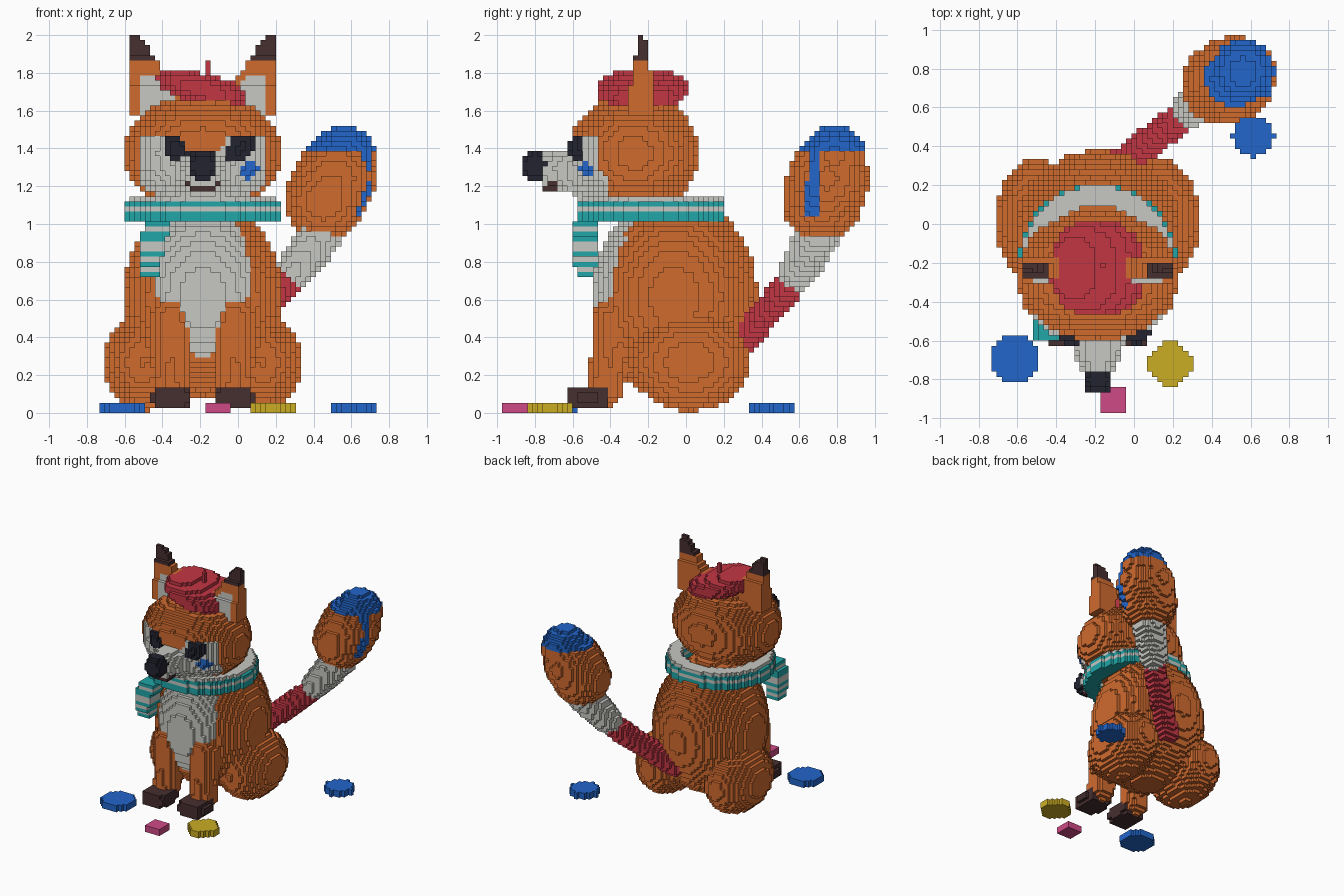
import bpy, bmesh, math
from mathutils import Vector

if "Cube" in bpy.data.objects:
    bpy.data.objects.remove(bpy.data.objects["Cube"], do_unlink=True)

V = 2 / 75            # size of one block
CX = -7 * V           # the fox's mirror plane
COLOURS = {           # sRGB
    "orange_fur": (209, 107, 47), "white_fur": (199, 199, 194),
    "dark_brown": (70, 46, 47), "black": (34, 36, 48),
    "blue_paint": (34, 102, 203), "red_cloth": (194, 54, 68),
    "teal_wool": (33, 166, 168), "yellow_paint": (203, 174, 36),
    "pink_paint": (207, 74, 134)}


def linear(c):
    c /= 255
    return c / 12.92 if c < 0.04045 else ((c + 0.055) / 1.055) ** 2.4


MATS = {}
for name, rgb in COLOURS.items():
    m = bpy.data.materials.new(name)
    m.use_nodes = True
    col = (*[linear(c) for c in rgb], 1)
    m.diffuse_color = col
    bsdf = m.node_tree.nodes["Principled BSDF"]
    bsdf.inputs["Base Color"].default_value = col
    bsdf.inputs["Roughness"].default_value = 0.8
    MATS[name] = m

cells = {}            # block index -> (part, colour); later parts win


def fill(part, lo, hi, inside, colour):
    """Fill every block whose centre passes the test; colour is a name or a rule."""
    a = [math.floor(c / V) - 1 for c in lo]
    b = [math.ceil(c / V) + 2 for c in hi]
    for i in range(a[0], b[0]):
        for j in range(a[1], b[1]):
            for k in range(max(a[2], 0), b[2]):
                p = (i * V, j * V, (k + 0.5) * V)
                if inside(*p):
                    cells[i, j, k] = (part, colour(*p) if callable(colour) else colour)


def ellipsoid(part, c, r, colour, power=2, tilt=0):
    def inside(x, y, z):
        z += tilt * (x - c[0])
        return sum(abs((q - o) / s) ** power for q, o, s in zip((x, y, z), c, r)) <= 1
    pad = abs(tilt) * r[0]
    fill(part, [o - s - pad for o, s in zip(c, r)], [o + s + pad for o, s in zip(c, r)],
         inside, colour)


def box(part, lo, hi, colour):
    fill(part, lo, hi, lambda *p: all(a <= q <= b for a, q, b in zip(lo, p, hi)), colour)


def limb(part, points, colour):
    """Chain of tapered capsules through (x, y, z, radius) points."""
    for p, q in zip(points, points[1:]):
        a, b = Vector(p[:3]), Vector(q[:3])
        d, r = b - a, max(p[3], q[3])

        def inside(x, y, z):
            w = Vector((x, y, z)) - a
            t = min(1, max(0, w.dot(d) / d.length_squared))
            return (w - d * t).length <= p[3] + (q[3] - p[3]) * t
        fill(part, [min(s, e) - r for s, e in zip(a, b)],
             [max(s, e) + r for s, e in zip(a, b)], inside, colour)


def disc(part, x, y, r, colour):
    fill(part, (x - r, y - r, 0), (x + r, y + r, 2 * V),
         lambda px, py, pz: math.hypot(px - x, py - y) <= r and pz < 2 * V, colour)


# Body with a white chest
def chest_colour(x, y, z):
    oval = ((x - CX) / 0.25) ** 2 + ((z - 0.72) / 0.42) ** 2
    return "white_fur" if y < -0.2 and oval < 1 else "orange_fur"


ellipsoid("body", (CX, -0.06, 0.61), (0.42, 0.44, 0.54), chest_colour)

# Haunches, front legs and paws
for side, s in (("right", -1), ("left", 1)):
    ellipsoid(side + "_haunch", (CX + s * 0.313, 0.02, 0.27), (0.213, 0.315, 0.26), "orange_fur")
    x = CX + s * 0.168
    limb(side + "_front_leg", [(x, -0.42, 0.13, 0.095), (x, -0.39, 0.5, 0.108)], "orange_fur")
    ellipsoid(side + "_paw", (x, -0.52, 0.083), (0.1, 0.118, 0.058), "dark_brown", 4)

# Tail: red sleeve, white band, orange brush with a paint-dipped tip
limb("tail_sleeve", [(-0.1, 0.28, 0.36, 0.08), (0.27, 0.57, 0.7, 0.08)], "red_cloth")
limb("tail_band", [(0.3, 0.595, 0.75, 0.1), (0.44, 0.7, 0.95, 0.12)], "white_fur")


def brush_colour(x, y, z):
    drip = x > 0.6 and ((0.63 < y < 0.71 and 1.05 < z < 1.23) or (0.65 < y < 0.7 and z > 1.05))
    return "blue_paint" if drip or z > 1.38 else "orange_fur"


limb("tail_brush", [(0.455, 0.72, 1.12, 0.21), (0.51, 0.75, 1.24, 0.217),
                    (0.56, 0.785, 1.355, 0.168)], brush_colour)


# Head with a white face mask and a paint spot on the cheek
def face_colour(x, y, z):
    dx = abs(x - CX)
    if y < -0.35 and abs(x - 0.06) + abs(z - 1.285) < 0.056:
        return "blue_paint"
    brow = z > 1.38 and dx < 0.08 + (z - 1.38) * 0.6
    return "white_fur" if y < -0.41 and z < 1.48 and dx < 0.33 and not brow else "orange_fur"


ellipsoid("head", (CX, -0.275, 1.375), (0.412, 0.337, 0.305), face_colour, 2.2)


# Muzzle, mouth, nose and eyes
def in_muzzle(x, y, z):
    t = (-0.5 - y) / 0.27
    if not 0 <= t <= 1:
        return False
    rx, rz, cz = 0.2 - 0.13 * t, 0.125 - 0.035 * t, 1.26 + 0.03 * t
    return abs((x - CX) / rx) ** 2.5 + abs((z - cz) / rz) ** 2.5 <= 1


fill("muzzle", (CX - 0.2, -0.8, 1.1), (CX + 0.2, -0.5, 1.4), in_muzzle, "white_fur")
box("mouth", (CX - 0.07, -0.75, 1.165), (CX + 0.07, -0.69, 1.195), "dark_brown")
for s in (-1, 1):
    x = CX + s * 0.08
    box("mouth", (x - 0.015, -0.74, 1.19), (x + 0.015, -0.69, 1.22), "dark_brown")
ellipsoid("nose", (CX, -0.8, 1.31), (0.072, 0.066, 0.078), "black", 3)
ellipsoid("right_eye", (CX - 0.145, -0.57, 1.4), (0.067, 0.05, 0.075), "black", 2.5, 0.3)
ellipsoid("left_eye", (CX + 0.195, -0.56, 1.4), (0.077, 0.055, 0.075), "black", 2.5, -0.3)

# Tilted beret with a stem
ellipsoid("beret", (CX, -0.23, 1.715), (0.245, 0.245, 0.085), "red_cloth", 2.4, 0.22)
box("beret_stem", (CX + 0.02, -0.225, 1.74), (CX + 0.035, -0.2, 1.86), "red_cloth")


# Ears with dark tips and white insides
def in_ear(x, y, z):
    dx = abs(x - CX)
    return (0.238 + 0.7 * (z - 1.86) <= dx <= 0.38 and 1.58 < z < 2
            and abs(y + 0.233) <= 0.013 + min(0.055, (2 - z) * 0.18))


def ear_colour(x, y, z):
    dx = abs(x - CX)
    if z > 1.86:
        return "dark_brown"
    white = y < -0.25 and z < 1.785 and 0.28 + 0.7 * (z - 1.86) < dx < 0.335
    return "white_fur" if white else "orange_fur"


for side, lo, hi in (("right", CX - 0.4, CX - 0.05), ("left", CX + 0.05, CX + 0.4)):
    fill(side + "_ear", (lo, -0.32, 1.55), (hi, -0.15, 1.95), in_ear, ear_colour)


# Striped scarf: a ring and a hanging end
def in_scarf(x, y, z):
    r = math.hypot((x - CX) / 0.405, (y + 0.187) / 0.395)
    return 0.72 <= r <= (0.97 if z > 1.12 else 1.0) and 38 * V < z < 43 * V


def stripes(*rows):
    return lambda x, y, z: "teal_wool" if int(z / V) in rows else "white_fur"


fill("scarf_ring", (CX - 0.42, -0.6, 1.0), (CX + 0.42, 0.22, 1.16), in_scarf, stripes(38, 39, 41))


def in_scarf_end(x, y, z):
    drop = (1.02 - z) / 0.31
    return (-0.5 - 0.03 * drop <= x <= -0.355 - 0.07 * drop
            and -0.61 + 0.04 * max(0, drop - 0.5) * 2 <= y <= -0.475 and 0.71 < z < 1.02)


fill("scarf_end", (-0.56, -0.63, 0.7), (-0.34, -0.46, 1.0), in_scarf_end,
     stripes(27, 29, 31, 34, 35, 37))

# Paint blobs on the ground
disc("front_blue_blob", -23 * V, -26 * V, 4.7 * V, "blue_paint")
disc("back_blue_blob", 23 * V, 17 * V, 4.05 * V, "blue_paint")
disc("yellow_blob", 7 * V, -27 * V, 4.2 * V, "yellow_paint")
box("pink_tile", (-6.1 * V, -36.1 * V, 0), (-1.9 * V, -31.9 * V, 2 * V), "pink_paint")

# Turn the blocks of each part into a mesh, keeping only exposed sides
parts = {}
for cell, (part, colour) in cells.items():
    parts.setdefault(part, []).append((cell, colour))

for part, blocks in parts.items():
    bm, verts, used = bmesh.new(), {}, []

    def corner(c):
        if c not in verts:
            verts[c] = bm.verts.new(((c[0] - 0.5) * V, (c[1] - 0.5) * V, c[2] * V))
        return verts[c]

    for cell, colour in blocks:
        for axis in range(3):
            u, w = (axis + 1) % 3, (axis + 2) % 3
            for step in (0, 1):
                near = list(cell)
                near[axis] += 2 * step - 1
                if tuple(near) in cells:
                    continue
                quad = []
                for du, dw in ((0, 0), (1, 0), (1, 1), (0, 1)):
                    c = list(cell)
                    c[axis] += step
                    c[u] += du
                    c[w] += dw
                    quad.append(corner(tuple(c)))
                face = bm.faces.new(quad if step else quad[::-1])
                if colour not in used:
                    used.append(colour)
                face.material_index = used.index(colour)
    mesh = bpy.data.meshes.new(part)
    bm.to_mesh(mesh)
    bm.free()
    for colour in used:
        mesh.materials.append(MATS[colour])
    bpy.context.collection.objects.link(bpy.data.objects.new(part, mesh))
